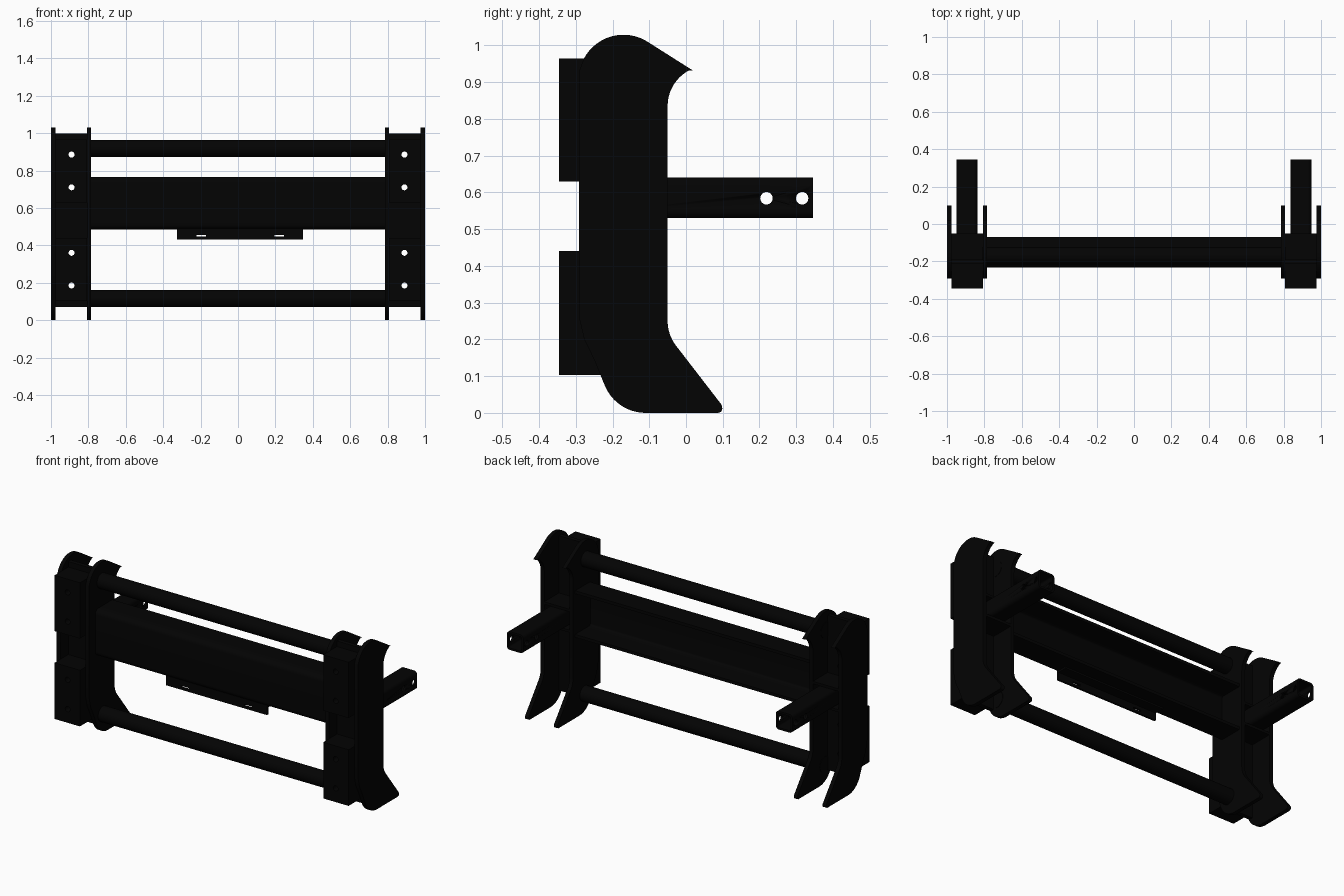
import bpy, bmesh, math
from mathutils import Matrix

if "Cube" in bpy.data.objects:
    bpy.data.objects.remove(bpy.data.objects["Cube"])

black = bpy.data.materials.new("black_paint")
black.diffuse_color = (0.001, 0.001, 0.001, 1)
black.use_nodes = True
black.node_tree.nodes["Principled BSDF"].inputs["Base Color"].default_value = black.diffuse_color

# local profile axes -> world: "X" draws in (y, z), "Y" draws in (x, z), "Z" draws in (x, y)
AXES = {
    "X": Matrix(((0, 0, 1, 0), (1, 0, 0, 0), (0, 1, 0, 0), (0, 0, 0, 1))),
    "Y": Matrix(((1, 0, 0, 0), (0, 0, -1, 0), (0, 1, 0, 0), (0, 0, 0, 1))),
    "Z": Matrix.Identity(4),
}


def arc(cx, cy, r, a0, a1, n=12):
    return [(cx + r * math.cos(math.radians(a0 + (a1 - a0) * i / n)),
             cy + r * math.sin(math.radians(a0 + (a1 - a0) * i / n))) for i in range(n + 1)]


def rect(x0, x1, y0, y1):
    return [(x0, y0), (x1, y0), (x1, y1), (x0, y1)]


def round_rect(x0, x1, y0, y1, r):
    return (arc(x0 + r, y0 + r, r, 180, 270, 5) + arc(x1 - r, y0 + r, r, 270, 360, 5)
            + arc(x1 - r, y1 - r, r, 0, 90, 5) + arc(x0 + r, y1 - r, r, 90, 180, 5))


def circle(cx, cy, r, n=24):
    return arc(cx, cy, r, 0, 360, n)[:-1]


def prism(name, loops, axis, lo, hi):
    """Extrude an outline (first loop) with holes (other loops) from lo to hi."""
    cu = bpy.data.curves.new(name, 'CURVE')
    cu.dimensions, cu.fill_mode, cu.extrude = '2D', 'BOTH', (hi - lo) / 2
    for pts in loops:
        sp = cu.splines.new('POLY')
        sp.points.add(len(pts) - 1)
        for p, (a, b) in zip(sp.points, pts):
            p.co = (a, b, 0, 1)
        sp.use_cyclic_u = True
    tmp = bpy.data.objects.new(name + "_curve", cu)
    bpy.context.collection.objects.link(tmp)
    ev = tmp.evaluated_get(bpy.context.evaluated_depsgraph_get())
    me = bpy.data.meshes.new_from_object(ev)
    bpy.data.objects.remove(tmp)
    bpy.data.curves.remove(cu)
    mid = (lo + hi) / 2
    shift = Matrix.Translation([mid if axis == a else 0 for a in "XYZ"])
    bm = bmesh.new()
    bm.from_mesh(me)
    bmesh.ops.remove_doubles(bm, verts=bm.verts, dist=1e-5)
    bm.transform(shift @ AXES[axis])
    bmesh.ops.recalc_face_normals(bm, faces=bm.faces)
    bm.to_mesh(me)
    bm.free()
    me.materials.clear()
    me.materials.append(black)
    ob = bpy.data.objects.new(name, me)
    bpy.context.collection.objects.link(ob)
    bpy.ops.object.select_all(action='DESELECT')
    ob.select_set(True)
    bpy.context.view_layer.objects.active = ob
    bpy.ops.object.shade_smooth_by_angle(angle=math.radians(30))
    return ob


# hooked side plate outline (y, z)
hook = ([(-0.291, 0.93)] + arc(-0.17, 0.907, 0.122, 152, 60, 14) + [(0.02, 0.931)]
        + arc(0.06, 0.835, 0.11, 118, 180) + arc(0.06, 0.25, 0.11, 180, 217, 8)
        + [(0.097, 0.022)] + arc(0.087, 0.012, 0.012, 20, -90, 5)
        + arc(-0.11, 0.12, 0.12, -90, -158) + [(-0.25, 0.145), (-0.277, 0.2), (-0.291, 0.26)])

for s, side in ((-1, "left"), (1, "right")):
    span = lambda a, b: tuple(sorted((s * a, s * b)))
    inner, outer = span(0.785, 0.808), span(0.976, 1.0)
    gap = span(0.806, 0.978)
    prism(side + "_inner_hook_plate", [hook], "X", *inner)
    prism(side + "_outer_hook_plate", [hook], "X", *outer)

    # bolted mounting panel and its two front blocks
    hole = lambda z: circle(s * 0.89, z, 0.016)
    prism(side + "_mount_panel", [rect(*gap, 0.07, 0.998)] + [hole(z) for z in (0.185, 0.36, 0.71, 0.885)],
          "Y", -0.215, -0.19)
    block = span(0.808, 0.976)
    prism(side + "_lower_block", [rect(*block, 0.103, 0.44), hole(0.185), hole(0.36)], "Y", -0.345, -0.214)
    prism(side + "_upper_block", [rect(*block, 0.63, 0.965), hole(0.71), hole(0.885)], "Y", -0.345, -0.214)

    # hollow rear arm with two pin holes drilled through
    xa, xb = span(0.838, 0.948)
    w = 0.012
    arm = prism(side + "_arm", [round_rect(xa, xb, 0.53, 0.64, 0.02),
                                round_rect(xa + w, xb - w, 0.53 + w, 0.64 - w, 0.009)], "Y", -0.192, 0.345)
    for i, y in enumerate((0.219, 0.316)):
        pin = prism(f"{side}_pin_cutter_{i}", [circle(y, 0.584, 0.017)], "X", xa - 0.02, xb + 0.02)
        pin.hide_render = True
        pin.display_type = 'WIRE'
        cut = arm.modifiers.new("pin_hole", 'BOOLEAN')
        cut.operation, cut.solver, cut.object = 'DIFFERENCE', 'EXACT', pin
    # shelves that hold the arm
    for z, pos in ((0.515, "lower"), (0.64, "upper")):
        prism(f"{side}_{pos}_arm_shelf", [rect(*gap, -0.192, -0.05)], "Z", z, z + 0.015)

# round cross bars
prism("upper_cross_bar", [circle(-0.17, 0.918, 0.046, 32)], "X", -0.81, 0.81)
prism("lower_cross_bar", [circle(-0.16, 0.115, 0.046, 32)], "X", -0.81, 0.81)

# channel beam, open to the rear
r, t = 0.03, 0.018
y0, y1, z0, z1 = -0.232, -0.07, 0.485, 0.765
channel = ([(y1, z0)] + arc(y0 + r, z0 + r, r, 270, 180, 6) + arc(y0 + r, z1 - r, r, 180, 90, 6)
           + [(y1, z1), (y1, z1 - t)] + arc(y0 + r, z1 - r, r - t, 90, 180, 6)
           + arc(y0 + r, z0 + r, r - t, 180, 270, 6) + [(y1, z0 + t)])
prism("main_beam", [channel], "X", -0.787, 0.787)

# slotted bracket under the beam
prism("slotted_bracket", [rect(-0.325, 0.347, 0.432, 0.49)]
      + [rect(x - 0.026, x + 0.026, 0.446, 0.456) for x in (-0.197, 0.22)], "Y", -0.22, -0.208)
prism("bracket_flange", [rect(-0.325, 0.347, -0.22, -0.15)], "Z", 0.475, 0.487)
